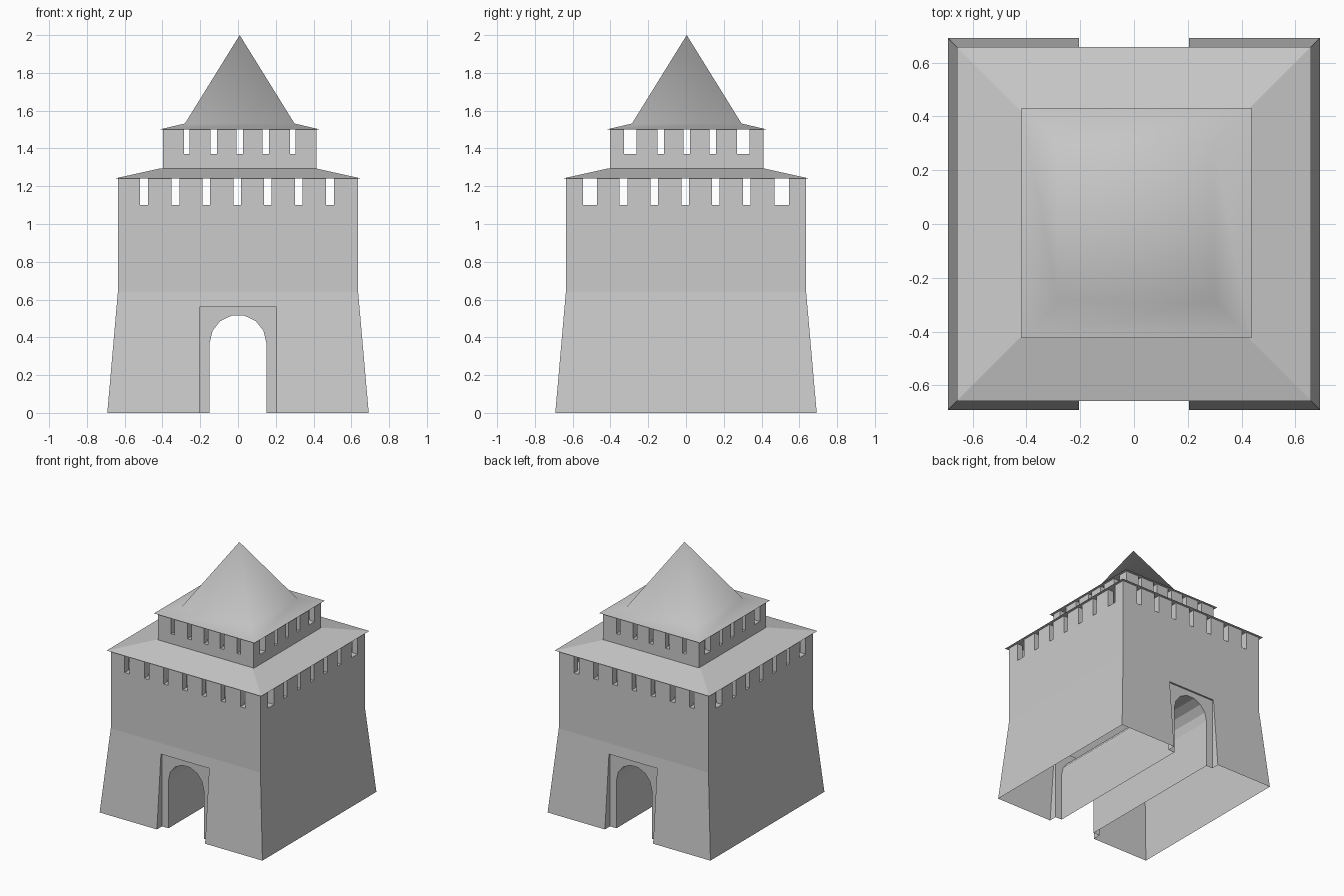
import bpy, bmesh, math
from mathutils import Vector

if "Cube" in bpy.data.objects:
    bpy.data.objects.remove(bpy.data.objects["Cube"])


def make_object(name, bm):
    bmesh.ops.recalc_face_normals(bm, faces=bm.faces[:])
    mesh = bpy.data.meshes.new(name)
    bm.to_mesh(mesh)
    bm.free()
    obj = bpy.data.objects.new(name, mesh)
    bpy.context.collection.objects.link(obj)
    return obj


def square_loft(name, rings, cx=0.0, cy=0.0):
    """Stack of square rings (half width, z); a zero half width is an apex."""
    bm = bmesh.new()
    loops = []
    for h, z in rings:
        if h == 0:
            loops.append([bm.verts.new((cx, cy, z))] * 4)
        else:
            loops.append([bm.verts.new((cx + sx * h, cy + sy * h, z))
                          for sx, sy in ((-1, -1), (1, -1), (1, 1), (-1, 1))])
    for a, b in zip(loops, loops[1:]):
        for i in range(4):
            j = (i + 1) % 4
            corners = [a[i], a[j], b[j]]
            if b[i] is not b[j]:
                corners.append(b[i])
            bm.faces.new(corners)
    bm.faces.new(loops[0])
    if rings[-1][0] > 0:
        bm.faces.new(loops[-1])
    return make_object(name, bm)


def prism_y(name, profile, y0, y1):
    """Extrude an xz outline along y."""
    bm = bmesh.new()
    face = bm.faces.new([bm.verts.new((x, y0, z)) for x, z in profile])
    ext = bmesh.ops.extrude_face_region(bm, geom=[face])
    moved = [v for v in ext["geom"] if isinstance(v, bmesh.types.BMVert)]
    bmesh.ops.translate(bm, verts=moved, vec=(0, y1 - y0, 0))
    return make_object(name, bm)


def add_box(bm, x0, x1, y0, y1, z0, z1):
    verts = bmesh.ops.create_cube(bm, size=1)["verts"]
    for v in verts:
        v.co = Vector((x0 + (v.co.x + .5) * (x1 - x0),
                       y0 + (v.co.y + .5) * (y1 - y0),
                       z0 + (v.co.z + .5) * (z1 - z0)))


def merlons(name, half, thick, z0, z1, gaps_x, gaps_y, cx=0.0, cy=0.0):
    """Four rows of merlons; gaps are (centre, width) of the openings."""
    bm = bmesh.new()

    def solids(gaps):
        edges = [-half] + [c + s * w / 2 for c, w in gaps for s in (-1, 1)] + [half]
        return zip(edges[::2], edges[1::2])
    spans_x, spans_y = list(solids(gaps_x)), list(solids(gaps_y))
    for s in (-1, 1):
        lo, hi = sorted((s * half, s * (half - thick)))
        for a, b in spans_x:
            add_box(bm, cx + a, cx + b, cy + lo, cy + hi, z0, z1)
        for a, b in spans_y:
            add_box(bm, cx + lo, cx + hi, cy + a, cy + b, z0, z1)
    return make_object(name, bm)


# Battered tower body
body = square_loft("tower_body", [(0.692, 0), (0.636, 0.64), (0.636, 1.10)])

# Gate cutters: shallow frame recess front and back, arched passage through
cutters = []
frame = [(-0.205, -0.1), (0.205, -0.1), (0.205, 0.56), (-0.205, 0.56)]
for side, s in (("front", -1), ("back", 1)):
    cutters.append(prism_y(side + "_recess_cutter", frame, s * 0.63, s * 0.9))
n = 7
arch = [(-0.15, -0.1), (0.15, -0.1)]
arch += [(0.15 * math.cos(math.pi * i / n), 0.37 + 0.149 * math.sin(math.pi * i / n))
         for i in range(n + 1)]
cutters.append(prism_y("passage_cutter", arch, -1, 1))
for c in cutters:
    c.hide_render = True
    mod = body.modifiers.new("cut", "BOOLEAN")
    mod.operation = "DIFFERENCE"
    mod.solver = "EXACT"
    mod.object = c
bpy.context.view_layer.update()
cut_mesh = bpy.data.meshes.new_from_object(
    body.evaluated_get(bpy.context.evaluated_depsgraph_get()))
body.modifiers.clear()
body.data = cut_mesh
for c in cutters:
    bpy.data.objects.remove(c)

# Hollow underside: remove the faces on the ground
bm = bmesh.new()
bm.from_mesh(body.data)
ground = [f for f in bm.faces if all(abs(v.co.z) < 1e-4 for v in f.verts)]
bmesh.ops.delete(bm, geom=ground, context="FACES")
bm.to_mesh(body.data)
bm.free()

# Lower battlement and roof
inner = [(i * 0.163 - 0.005, 0.04) for i in range(-2, 3)]
gaps_x = [(-0.497, 0.042)] + inner + [(0.486, 0.042)]
gaps_y = [(-0.508, 0.075)] + inner + [(0.507, 0.075)]
merlons("lower_battlement", 0.636, 0.05, 1.10, 1.24, gaps_x, gaps_y)
square_loft("lower_roof", [(0.657, 1.24), (0.409, 1.295)])

# Upper tier
CX, CY = 0.009, 0.004
square_loft("upper_tier", [(0.407, 1.29), (0.407, 1.37)], CX, CY)
mid = [(i * 0.138, 0.035) for i in (-1, 0, 1)]
merlons("upper_battlement", 0.407, 0.045, 1.37, 1.50,
        [(-0.281, 0.03)] + mid + [(0.281, 0.03)],
        [(-0.299, 0.066)] + mid + [(0.299, 0.066)], CX, CY)

# Flared pyramid roof, softly shaded
spire = square_loft("spire_roof", [(0.427, 1.50), (0.29, 1.532), (0, 2.0)], CX, CY)
bpy.ops.object.select_all(action="DESELECT")
spire.select_set(True)
bpy.context.view_layer.objects.active = spire
bpy.ops.object.shade_smooth_by_angle(angle=math.radians(80))
